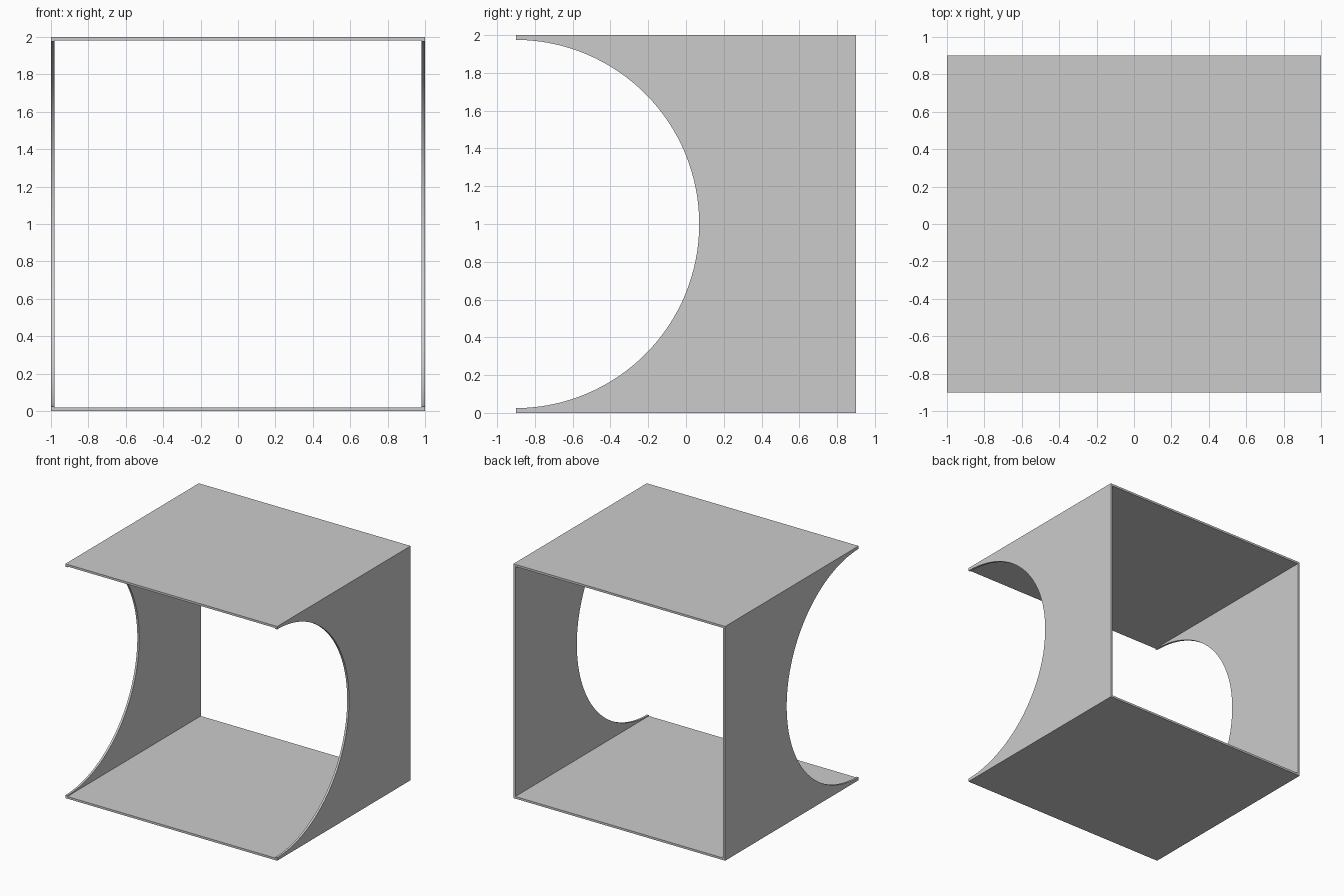
import bpy, bmesh, math

if "Cube" in bpy.data.objects:
    bpy.data.objects.remove(bpy.data.objects["Cube"])

T = 0.018          # board thickness
HALF_Y = 0.9
RADIUS = 0.975     # round cut-out in the side walls
CUT_Y = -0.905     # centre of the cut-out


def prism(name, profile, x0, x1):
    """Extrude a (y, z) outline along x."""
    bm = bmesh.new()
    face = bm.faces.new([bm.verts.new((x0, y, z)) for y, z in profile])
    ext = bmesh.ops.extrude_face_region(bm, geom=[face])
    verts = [g for g in ext["geom"] if isinstance(g, bmesh.types.BMVert)]
    bmesh.ops.translate(bm, verts=verts, vec=(x1 - x0, 0, 0))
    bmesh.ops.recalc_face_normals(bm, faces=bm.faces)
    mesh = bpy.data.meshes.new(name)
    bm.to_mesh(mesh)
    bm.free()
    obj = bpy.data.objects.new(name, mesh)
    bpy.context.collection.objects.link(obj)
    return obj


# Top and bottom boards
for name, z in (("bottom_panel", 0), ("top_panel", 2 - T)):
    prism(name, [(-HALF_Y, z), (HALF_Y, z), (HALF_Y, z + T), (-HALF_Y, z + T)], -1, 1)

# Side walls with the half-round opening at the front
N = 64
end = math.acos((-HALF_Y - CUT_Y) / RADIUS)
arc = [(CUT_Y + RADIUS * math.cos(a), 1 + RADIUS * math.sin(a))
       for a in (end - 2 * end * i / N for i in range(N + 1))]
outline = arc + [(-HALF_Y, T), (HALF_Y, T), (HALF_Y, 2 - T), (-HALF_Y, 2 - T)]
for name, x in (("left_wall", -1), ("right_wall", 1 - T)):
    wall = prism(name, outline, x, x + T)
    bpy.context.view_layer.objects.active = wall
    wall.select_set(True)
    bpy.ops.object.shade_smooth_by_angle(angle=math.radians(30))
    wall.select_set(False)
